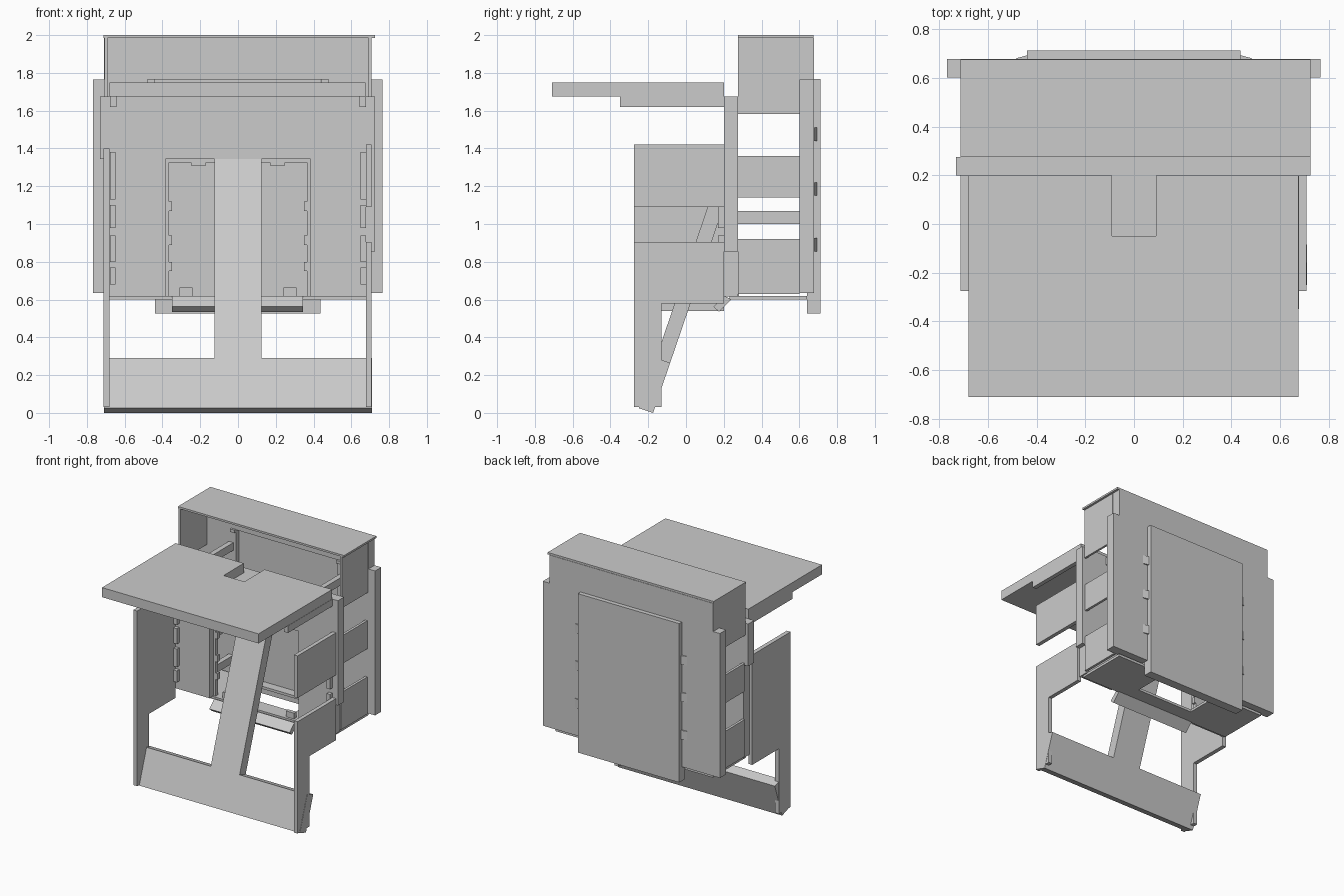
import bpy, bmesh
from mathutils import Vector


def loft(name, a, b):
    """Solid between two matching outlines."""
    bm = bmesh.new()
    va = [bm.verts.new(p) for p in a]
    vb = [bm.verts.new(p) for p in b]
    n = len(va)
    bm.faces.new(va)
    bm.faces.new(vb[::-1])
    for i in range(n):
        j = (i + 1) % n
        bm.faces.new((va[i], vb[i], vb[j], va[j]))
    bmesh.ops.recalc_face_normals(bm, faces=bm.faces)
    me = bpy.data.meshes.new(name)
    bm.to_mesh(me)
    bm.free()
    ob = bpy.data.objects.new(name, me)
    bpy.context.collection.objects.link(ob)
    return ob


def prism(name, pts, axis, lo, hi):
    """Extrude a 2D outline along x, y or z."""
    put = {'x': lambda p, d: (d, p[0], p[1]),
           'y': lambda p, d: (p[0], d, p[1]),
           'z': lambda p, d: (p[0], p[1], d)}[axis]
    return loft(name, [put(p, lo) for p in pts], [put(p, hi) for p in pts])


def box(name, x, y, z):
    return prism(name, [(x[0], y[0]), (x[1], y[0]), (x[1], y[1]), (x[0], y[1])], 'z', *z)


def pair(name, x, y, z):
    """Box on both sides of x = 0."""
    box(name + "_right", x, y, z)
    box(name + "_left", (-x[1], -x[0]), y, z)


# Table top with pocket at its rear edge, and runners below
prism("table_top", [(-.68, -.71), (.675, -.71), (.675, .2), (.09, .2), (.09, -.05),
                    (-.09, -.05), (-.09, .2), (-.68, .2)], 'z', 1.675, 1.75)
me = bpy.data.meshes.new("pocket_floor")
me.from_pydata([(-.09, -.05, 1.676), (-.09, .2, 1.676), (.09, .2, 1.676), (.09, -.05, 1.676)],
               [], [(0, 1, 2, 3)])
bpy.context.collection.objects.link(bpy.data.objects.new("pocket_floor", me))
pair("table_runner", (.643, .677), (-.35, .2), (1.62, 1.675))

# Leaning T-shaped front support
outline = [(-.71, .025), (.71, .025), (.71, .29), (.125, .29),
           (.125, 1.345), (-.125, 1.345), (-.125, .29), (-.71, .29)]
front = [Vector((x, -.258 + .342 * z, z)) for x, z in outline]
loft("front_support", front, [p + Vector((0, .075, -.025)) for p in front])

# Side panels with legs; the right one is split by an open slot
prism("side_panel_left", [(-.275, .03), (-.13, .03), (-.13, .54), (.2, .54),
                          (.2, 1.4), (-.275, 1.4)], 'x', -.713, -.68)
prism("side_panel_right", [(-.275, .03), (-.13, .03), (-.13, .58), (.2, .58),
                           (.2, .905), (-.275, .905)], 'x', .677, .708)
box("side_panel_right_upper", (.677, .708), (-.275, .2), (1.09, 1.42))
for z in ((.68, .77), (.8, .94), (.98, 1.1), (1.13, 1.38)):
    pair("side_bracket", (.648, .677), (.17, .2), z)

# Front frame with doorway, stepped along its outer edges
prism("front_frame", [(-.69, .615), (-.385, .615), (-.385, 1.345), (.385, 1.345),
                      (.385, .615), (.69, .615), (.69, .855), (.725, .855),
                      (.725, 1.675), (-.73, 1.675), (-.73, 1.345), (-.69, 1.345)],
      'y', .2, .275)

# Doorway lining
prism("doorway_lining", [(-.385, .615), (-.365, .615), (-.365, 1.325), (.365, 1.325),
                         (.365, .615), (.385, .615), (.385, 1.345), (-.385, 1.345)],
      'y', .245, .275)
for z in (.8, .94, 1.12):
    pair("lining_tab", (.35, .367), (.245, .275), (z - .05, z))
pair("lining_top_tab", (.17, .25), (.245, .275), (1.31, 1.33))

# Floor with a hatch, and the sloped lip in front of it
pair("floor_side", (.25, .68), (.23, .64), (.6, .62))
box("floor_front", (-.25, .25), (.23, .35), (.6, .62))
box("floor_back", (-.25, .25), (.57, .64), (.6, .62))
pair("floor_stop", (.24, .31), (.25, .28), (.62, .665))
prism("sloped_lip", [(.145, .562), (.175, .535), (.24, .6), (.205, .618)], 'x', -.35, .345)

# Side slats and inner rails joining front frame to back
for z in ((.63, .92), (1.14, 1.36)):
    pair("side_slat", (.68, .7), (.275, .6), z)
for z in ((.72, .78), (1.0, 1.07), (1.6, 1.66)):
    pair("inner_rail", (.46, .5), (.275, .6), z)

# Upper compartment, open at the front
pair("upper_side", (.69, .707), (.275, .6), (1.583, 1.985))
box("top_cover", (-.712, .725), (.275, .675), (1.985, 2.0))

# Back panel with doorway, wider below
prism("back_panel", [(-.768, .635), (-.44, .635), (-.44, 1.765), (.44, 1.765),
                     (.44, .635), (.765, .635), (.765, 1.765), (.707, 1.765),
                     (.707, 1.985), (-.71, 1.985), (-.71, 1.765), (-.768, 1.765)],
      'y', .602, .678)

# Back door with wedge hinges and inner corner blocks
box("back_door", (-.44, .437), (.64, .712), (.525, 1.768))
for z in (.855, 1.15, 1.44):
    for s, side in ((1, "right"), (-1, "left")):
        prism("hinge_wedge_" + side, [(s * .43, .67), (s * .485, .67), (s * .485, .68),
                                      (s * .43, .695)], 'z', z, z + .07)
pair("door_corner_block", (.44, .478), (.585, .61), (1.745, 1.768))
